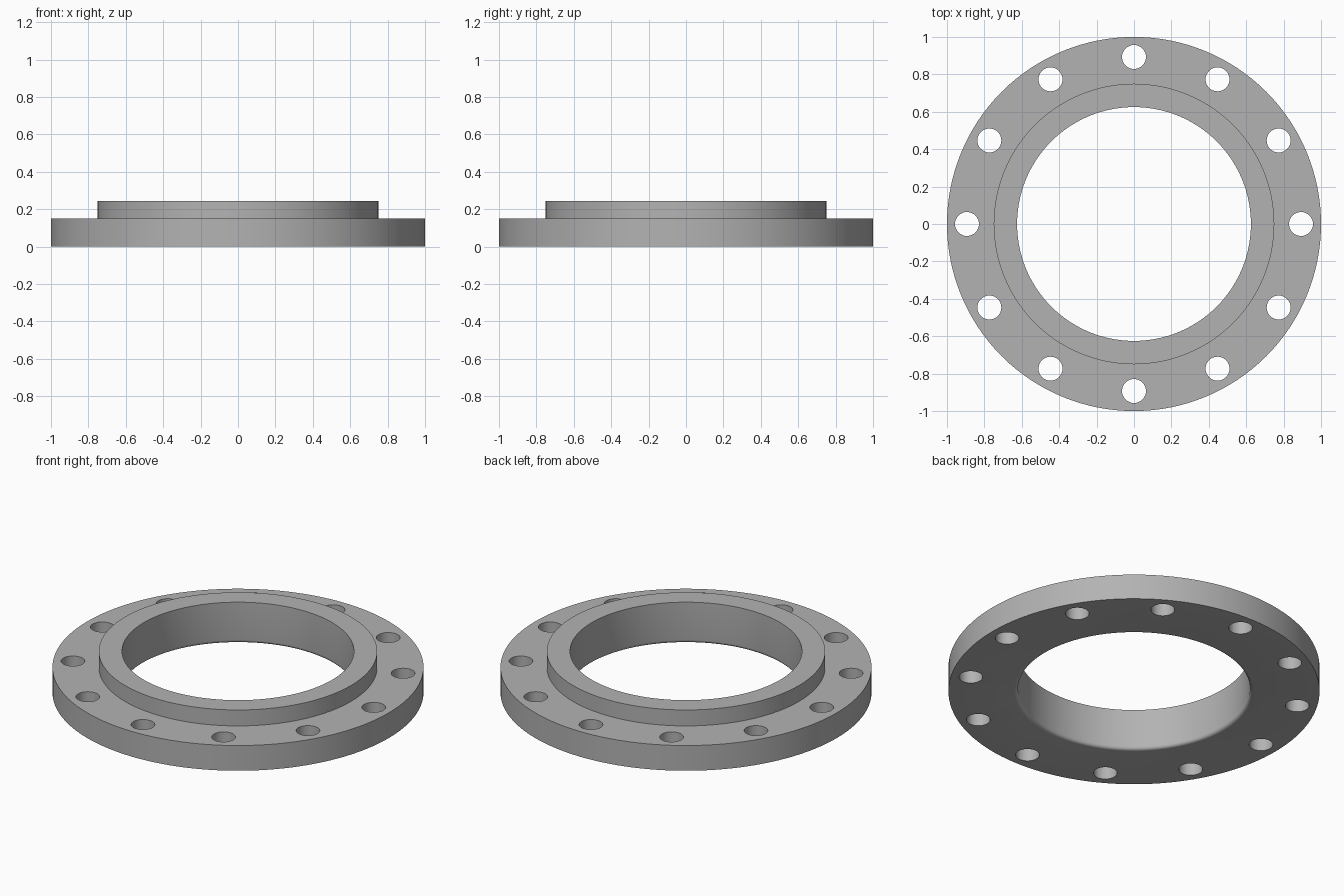
import bpy, bmesh
from math import sin, cos, pi, radians

cube = bpy.data.objects.get("Cube")
if cube:
    bpy.data.objects.remove(cube, do_unlink=True)

RIM, HUB, BORE = 1.0, 0.75, 0.625
PLATE_TOP, HUB_TOP = 0.15, 0.245
BOLT_CIRCLE, BOLT_RADIUS, BOLTS = 0.893, 0.064, 12
FILLET = 0.02
SEGMENTS = 128

# Plain grey metal
steel = bpy.data.materials.new("grey_steel")
steel.use_nodes = True
grey = (0.45, 0.45, 0.45, 1)
steel.diffuse_color = grey
steel.node_tree.nodes["Principled BSDF"].inputs["Base Color"].default_value = grey


def make_object(name, bm):
    bmesh.ops.recalc_face_normals(bm, faces=bm.faces)
    mesh = bpy.data.meshes.new(name)
    bm.to_mesh(mesh)
    bm.free()
    mesh.materials.append(steel)
    obj = bpy.data.objects.new(name, mesh)
    bpy.context.collection.objects.link(obj)
    return obj


# Flange ring: closed profile turned about z, lower bore edge rounded
profile = [(RIM, 0), (RIM, PLATE_TOP), (HUB, PLATE_TOP), (HUB, HUB_TOP), (BORE, HUB_TOP)]
for i in range(6):
    a = pi / 2 * i / 5
    profile.append((BORE + FILLET * (1 - cos(a)), FILLET * (1 - sin(a))))

bm = bmesh.new()
rings = []
for s in range(SEGMENTS):
    a = 2 * pi * s / SEGMENTS
    rings.append([bm.verts.new((r * cos(a), r * sin(a), z)) for r, z in profile])
for s, ring in enumerate(rings):
    after = rings[(s + 1) % SEGMENTS]
    for i in range(len(profile)):
        j = (i + 1) % len(profile)
        bm.faces.new((ring[i], after[i], after[j], ring[j]))
flange = make_object("flange_ring", bm)

# Bolt hole cutters
bm = bmesh.new()
for k in range(BOLTS):
    a = 2 * pi * k / BOLTS
    made = bmesh.ops.create_cone(bm, cap_ends=True, segments=32, radius1=BOLT_RADIUS,
                                 radius2=BOLT_RADIUS, depth=1)
    bmesh.ops.translate(bm, verts=made["verts"],
                        vec=(BOLT_CIRCLE * cos(a), BOLT_CIRCLE * sin(a), 0))
cutter = make_object("bolt_hole_cutter", bm)

# Cut the holes and apply
bpy.ops.object.select_all(action="DESELECT")
bpy.context.view_layer.objects.active = flange
flange.select_set(True)
cut = flange.modifiers.new("bolt_holes", "BOOLEAN")
cut.operation = "DIFFERENCE"
cut.solver = "EXACT"
cut.object = cutter
bpy.ops.object.modifier_apply(modifier=cut.name)
bpy.data.objects.remove(cutter, do_unlink=True)

bpy.ops.object.shade_smooth_by_angle(angle=radians(30))
